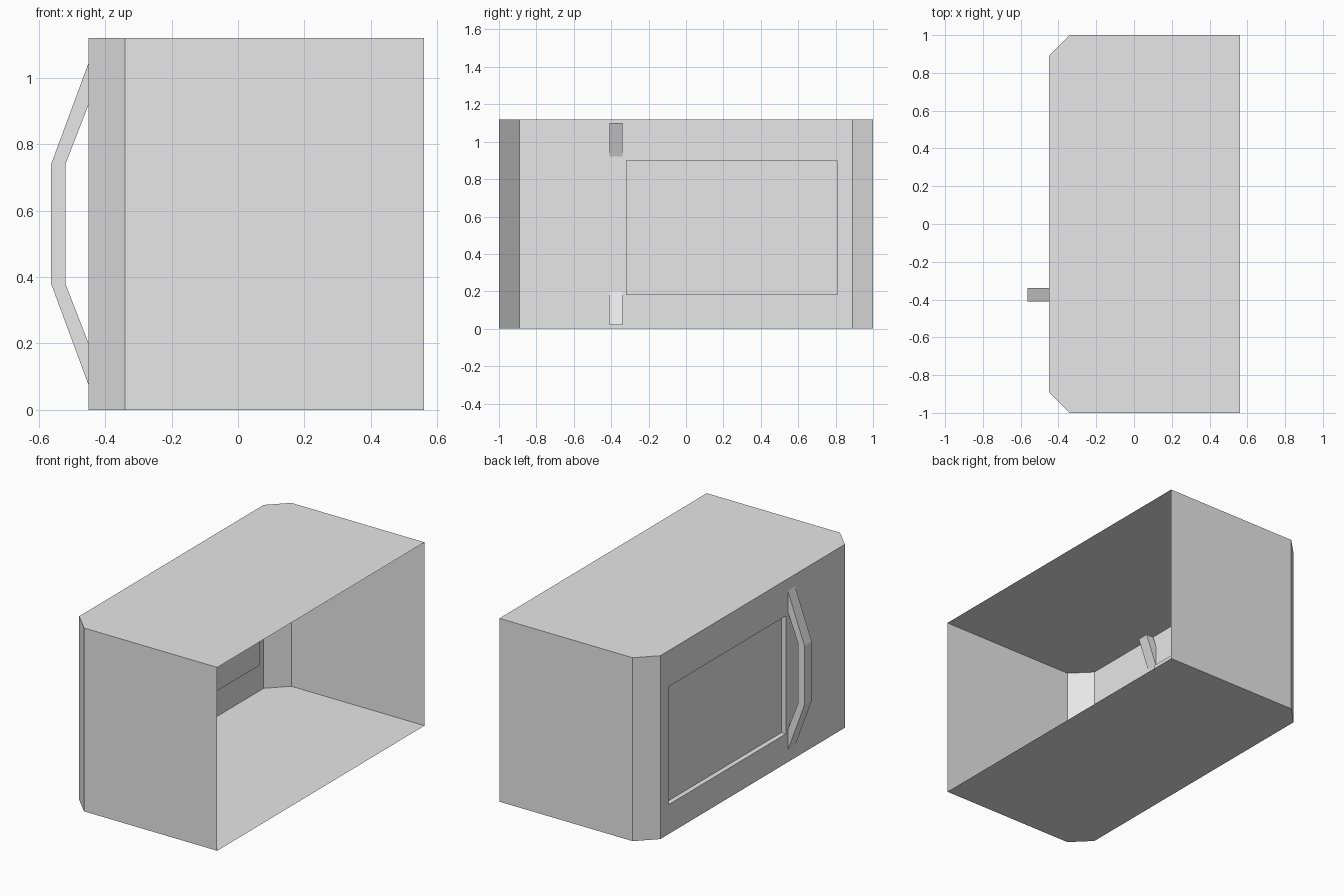
import bpy, bmesh

cube = bpy.data.objects.get("Cube")
if cube:
    bpy.data.objects.remove(cube, do_unlink=True)

grey = bpy.data.materials.new("light_grey")
grey.use_nodes = True
grey.diffuse_color = (0.8, 0.8, 0.8, 1)
grey.node_tree.nodes["Principled BSDF"].inputs["Base Color"].default_value = (0.8, 0.8, 0.8, 1)


def finish(name, bm):
    bmesh.ops.recalc_face_normals(bm, faces=bm.faces)
    mesh = bpy.data.meshes.new(name)
    bm.to_mesh(mesh)
    bm.free()
    mesh.materials.append(grey)
    obj = bpy.data.objects.new(name, mesh)
    bpy.context.collection.objects.link(obj)
    return obj


def bridge(bm, a, b):
    """Join two equally long vertex rings with quads."""
    for i in range(len(a)):
        j = (i + 1) % len(a)
        bm.faces.new((a[i], a[j], b[j], b[i]))


HEIGHT = 1.12
OPEN_X, PANEL_X, CHAMFER_X = 0.56, -0.45, -0.34
HALF_Y, PANEL_Y = 1.0, 0.89
RECESS = 0.03

# Thin-walled housing: open at +x, chamfered beside the door panel
bm = bmesh.new()
outline = [(OPEN_X, -HALF_Y), (CHAMFER_X, -HALF_Y), (PANEL_X, -PANEL_Y),
           (PANEL_X, PANEL_Y), (CHAMFER_X, HALF_Y), (OPEN_X, HALF_Y)]
low = [bm.verts.new((x, y, 0)) for x, y in outline]
high = [bm.verts.new((x, y, HEIGHT)) for x, y in outline]
bm.faces.new(low)
bm.faces.new(high)
for i in (0, 1, 3, 4):
    bm.faces.new((low[i], low[i + 1], high[i + 1], high[i]))

# Door panel with a recessed window
window = [(-0.32, 0.18), (0.81, 0.18), (0.81, 0.90), (-0.32, 0.90)]
border = [low[2], low[3], high[3], high[2]]
rim = [bm.verts.new((PANEL_X, y, z)) for y, z in window]
pane = [bm.verts.new((PANEL_X + RECESS, y, z)) for y, z in window]
bridge(bm, border, rim)
bridge(bm, rim, pane)
bm.faces.new(pane)
finish("housing", bm)

# Bent door handle whose ends pass through the panel
bm = bmesh.new()
upper = [(-0.43, -0.38, 1.10), (-0.563, -0.52, 0.74)]
stations = upper + [(o, i, HEIGHT - z) for o, i, z in reversed(upper)]
rings = []
for outer, inner, z in stations:
    corners = [(outer, -0.41), (inner, -0.41), (inner, -0.34), (outer, -0.34)]
    rings.append([bm.verts.new((x, y, z)) for x, y in corners])
for a, b in zip(rings, rings[1:]):
    bridge(bm, a, b)
bm.faces.new(rings[0])
bm.faces.new(rings[-1])
finish("door_handle", bm)
